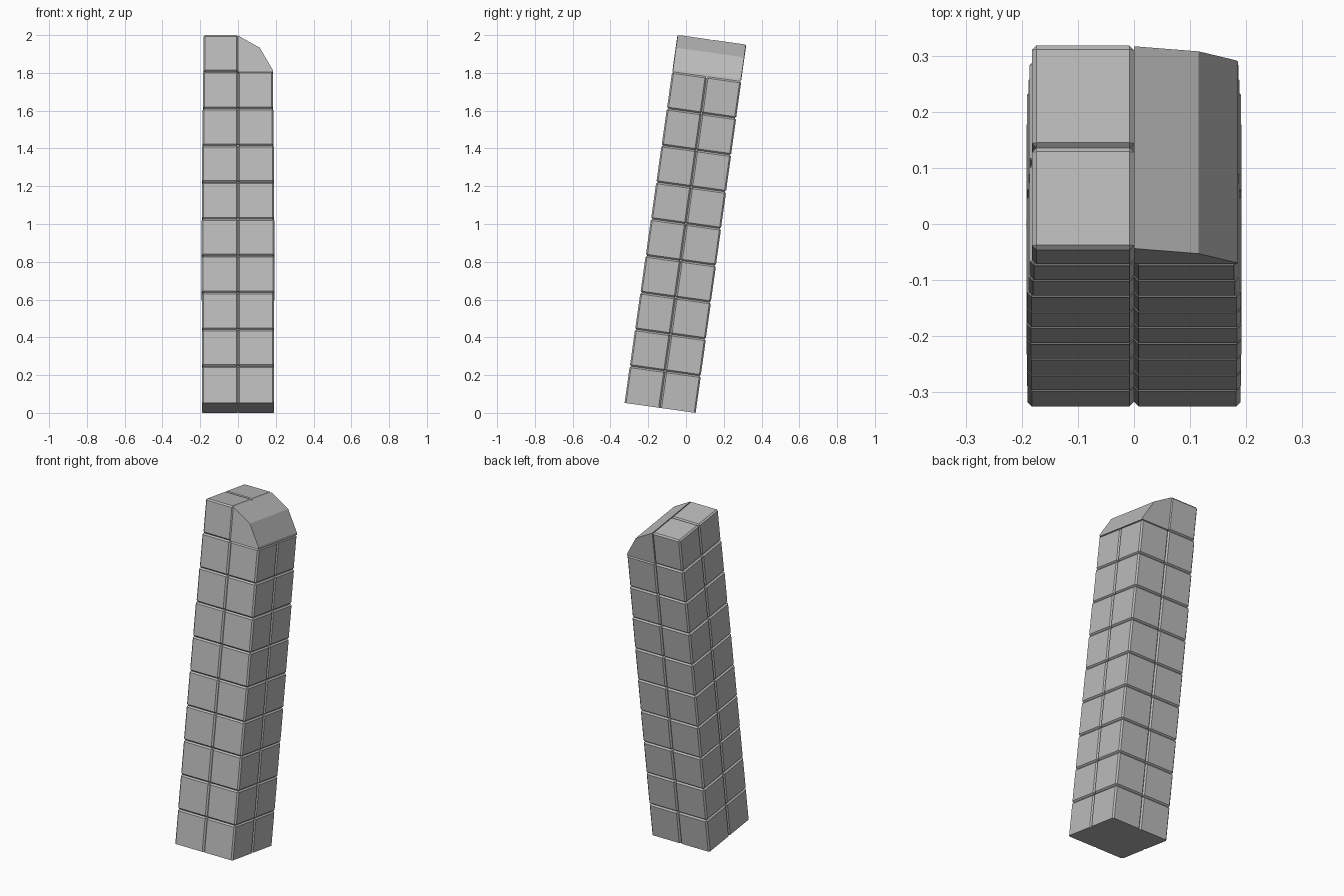
import bpy, bmesh, math
from mathutils import Matrix

if "Cube" in bpy.data.objects:
    bpy.data.objects.remove(bpy.data.objects["Cube"], do_unlink=True)

ROWS = 10
HEIGHT = 1.968
PITCH = HEIGHT / ROWS
BEVEL = 0.008
HALF_X = [0.19, 0.191, 0.191, 0.192, 0.192, 0.191, 0.191, 0.188, 0.186, 0.182]

# Everything is built upright, then leaned backwards
LEAN = Matrix.Translation((0, -0.137, 0.0265)) @ Matrix.Rotation(math.radians(-8), 4, "X")

stone = bpy.data.materials.new("grey stone")
stone.use_nodes = True
GREY = (0.5, 0.5, 0.5, 1)
stone.diffuse_color = GREY
stone.node_tree.nodes["Principled BSDF"].inputs["Base Color"].default_value = GREY


def add_object(name, bm):
    bmesh.ops.recalc_face_normals(bm, faces=bm.faces)
    bm.transform(LEAN)
    mesh = bpy.data.meshes.new(name)
    bm.to_mesh(mesh)
    bm.free()
    mesh.materials.append(stone)
    bpy.context.collection.objects.link(bpy.data.objects.new(name, mesh))


def box(low, high):
    bm = bmesh.new()
    bmesh.ops.create_cube(bm, size=1)
    for v in bm.verts:
        v.co = [(a + b) / 2 + c * (b - a) for a, b, c in zip(low, high, v.co)]
    return bm


def half_depth(row):
    return 0.19 - 0.006 * row / (ROWS - 1)


# Bevelled blocks, four to a row; the top row has only the right pair
for row in range(ROWS):
    hx, hy, z = HALF_X[row], half_depth(row), row * PITCH
    for side, sx in (("right", -1), ("left", 1)):
        if row == ROWS - 1 and side == "left":
            continue
        for end, sy in (("front", -1), ("back", 1)):
            xs, ys = sorted((0, sx * hx)), sorted((0, sy * hy))
            bm = box((xs[0], ys[0], z), (xs[1], ys[1], z + PITCH))
            # The underside of the tower stays flat
            edges = [e for e in bm.edges if any(v.co.z > 0.01 for v in e.verts)]
            bmesh.ops.bevel(bm, geom=edges, offset=BEVEL, segments=1, affect="EDGES")
            add_object(f"block_{row + 1}_{side}_{end}", bm)

# Sloped cap that finishes the left side of the top row
bm = bmesh.new()
hy = half_depth(ROWS - 1) - 0.002
base = HEIGHT - PITCH
profile = [(0, base), (0.185, base), (0.183, base + 0.012), (0.115, HEIGHT - 0.068), (0, HEIGHT - 0.003)]
front = bm.faces.new([bm.verts.new((x, -hy, z)) for x, z in profile])
extruded = bmesh.ops.extrude_face_region(bm, geom=[front])["geom"]
bmesh.ops.translate(bm, vec=(0, 2 * hy, 0), verts=[g for g in extruded if isinstance(g, bmesh.types.BMVert)])
add_object("sloped_cap", bm)

# Inner core closing the gaps between blocks
add_object("core", box((-0.165, -0.165, 0.0005), (0.165, 0.165, base - 0.02)))
